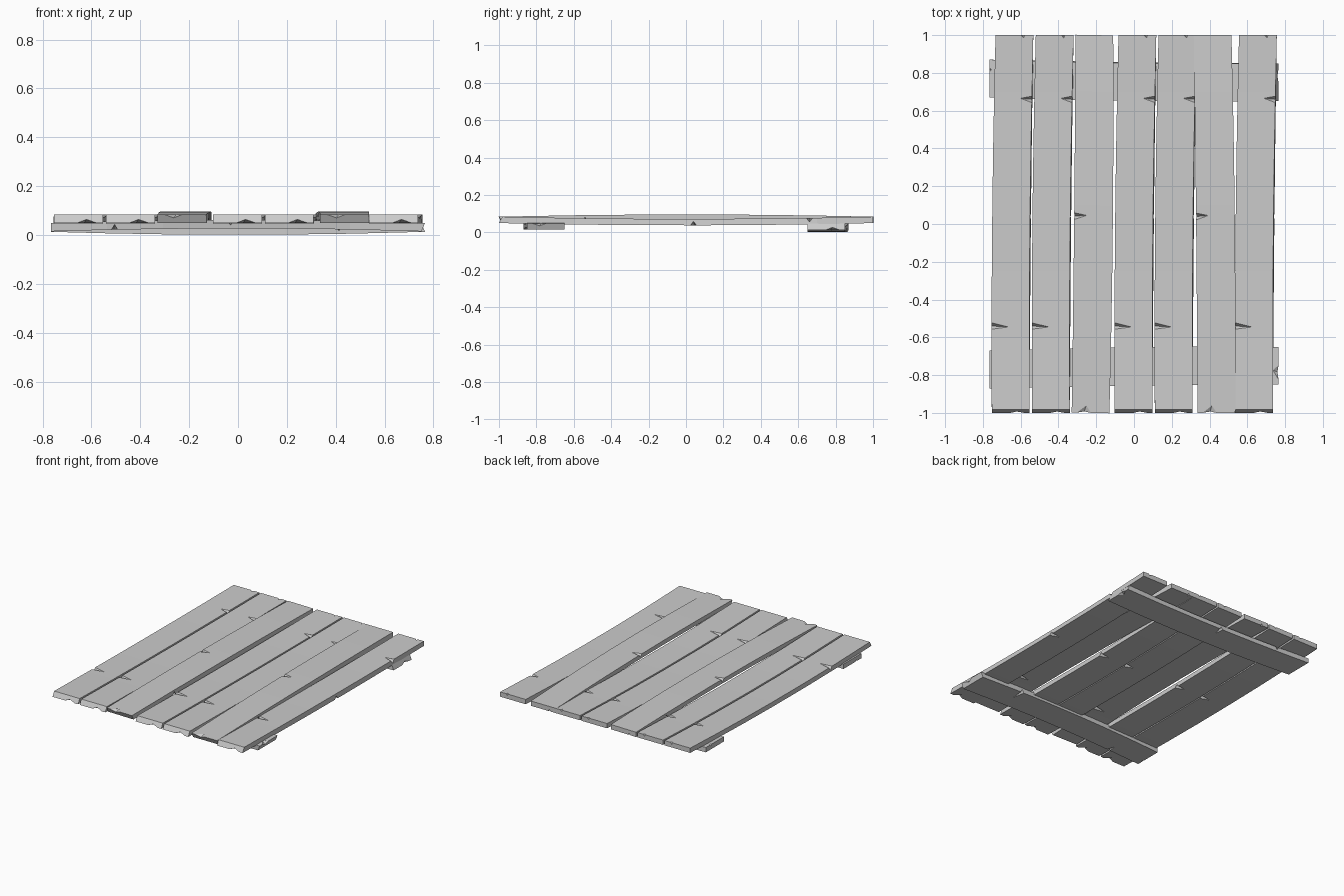
import bpy, bmesh, math
from mathutils import Vector

cube = bpy.data.objects.get("Cube")
if cube:
    bpy.data.objects.remove(cube, do_unlink=True)

HALF_W, HALF_T = 0.1, 0.017

mat = bpy.data.materials.new("weathered grey")
mat.use_nodes = True
GREY = (0.6, 0.6, 0.6, 1)
mat.diffuse_color = GREY
mat.node_tree.nodes["Principled BSDF"].inputs["Base Color"].default_value = GREY


def sag(y):
    return -0.012 * (1 - y * y)


def drift(y):
    return 0.01 * y - 0.008 * (1 - y * y)


def make_object(name, bm):
    bmesh.ops.recalc_face_normals(bm, faces=bm.faces)
    mesh = bpy.data.meshes.new(name)
    bm.to_mesh(mesh)
    bm.free()
    mesh.materials.append(mat)
    obj = bpy.data.objects.new(name, mesh)
    bpy.context.collection.objects.link(obj)
    return obj


def board_blank():
    """Slightly sagging, drifting board along y with a slanted front end."""
    bm = bmesh.new()
    rings = []
    for y in (-1, -0.6, -0.25, 0.1, 0.4, 0.7, 1):
        ring = []
        for sx, sz in ((-1, -1), (1, -1), (1, 1), (-1, 1)):
            yy = -0.982 if y == -1 and sz > 0 else y
            splay = 0.005 * (1 - y * y) if sx > 0 and sz < 0 else 0
            ring.append(bm.verts.new((sx * HALF_W + drift(y) + splay, yy,
                                      sz * HALF_T + sag(y))))
        rings.append(ring)
    for a, b in zip(rings, rings[1:]):
        for i in range(4):
            j = (i + 1) % 4
            bm.faces.new((a[i], a[j], b[j], b[i]))
    bm.faces.new(rings[0])
    bm.faces.new(rings[-1])
    return make_object("board_blank", bm)


def add_chip(bm, corner, inward, width, length, depth, up):
    """Wedge cutter at an edge: a point running inward and a point running down."""
    along = Vector((inward.y, inward.x, 0)) * width / 2
    drop = Vector((0, 0, -up * depth))
    pts = [corner + along, corner - along, corner + drop,
           corner + inward * length - along * 0.3]
    push = -inward * 0.04 + Vector((0, 0, up * 0.02))
    verts = [bm.verts.new(p + o) for p in pts for o in (Vector(), push)]
    res = bmesh.ops.convex_hull(bm, input=verts)
    loose = {g for key in ("geom_interior", "geom_unused") for g in res[key]
             if isinstance(g, bmesh.types.BMVert)}
    bmesh.ops.delete(bm, geom=list(loose), context='VERTS')


def chip_cutter():
    bm = bmesh.new()
    # chips along the long edges: side, position, face, length
    for side, y, up, length in ((-1, -0.54, 1, 0.09), (1, 0.66, 1, 0.06),
                                (1, 0.04, -1, 0.06)):
        corner = Vector((side * HALF_W + drift(y), y, up * HALF_T + sag(y)))
        add_chip(bm, corner, Vector((-side, 0, 0)), 0.034, length, 0.022, up)
    # chips in the two ends
    add_chip(bm, Vector((0.025, -1, -HALF_T)), Vector((0, 1, 0)), 0.075, 0.04, 0.017, -1)
    add_chip(bm, Vector((0.055, 1, HALF_T)), Vector((0, -1, 0)), 0.02, 0.015, 0.012, 1)
    return make_object("chip_cutter", bm)


# One chipped board mesh shared by every plank and batten
blank, cutter = board_blank(), chip_cutter()
cutter.hide_render = True
mod = blank.modifiers.new("chips", 'BOOLEAN')
mod.operation, mod.solver, mod.object = 'DIFFERENCE', 'EXACT', cutter
deps = bpy.context.evaluated_depsgraph_get()
board = bpy.data.meshes.new_from_object(blank.evaluated_get(deps))
board.name = "chipped_board"
for helper in (blank, cutter):
    bpy.data.objects.remove(helper, do_unlink=True)


def place(name, loc, flipped, turn=0, length=1):
    obj = bpy.data.objects.new(name, board)
    obj.location = loc
    obj.rotation_euler = (0, math.pi if flipped else 0, turn)
    obj.scale.y = length
    bpy.context.collection.objects.link(obj)


# Planks, two of them laid upside down
planks = ((-0.643, False, 0), (-0.43, False, 0), (-0.22, True, -0.02),
          (0.008, False, 0), (0.22, False, 0), (0.426, True, 0),
          (0.646, False, 0))
for i, (x, flipped, turn) in enumerate(planks, 1):
    place(f"plank_{i}", (x, 0, 0.067), flipped, turn)

# Cross battens underneath
place("front_batten", (0, -0.76, 0.032), True, math.pi / 2, 0.765)
place("back_batten", (0, 0.76, 0.03), False, math.pi / 2, 0.765)
